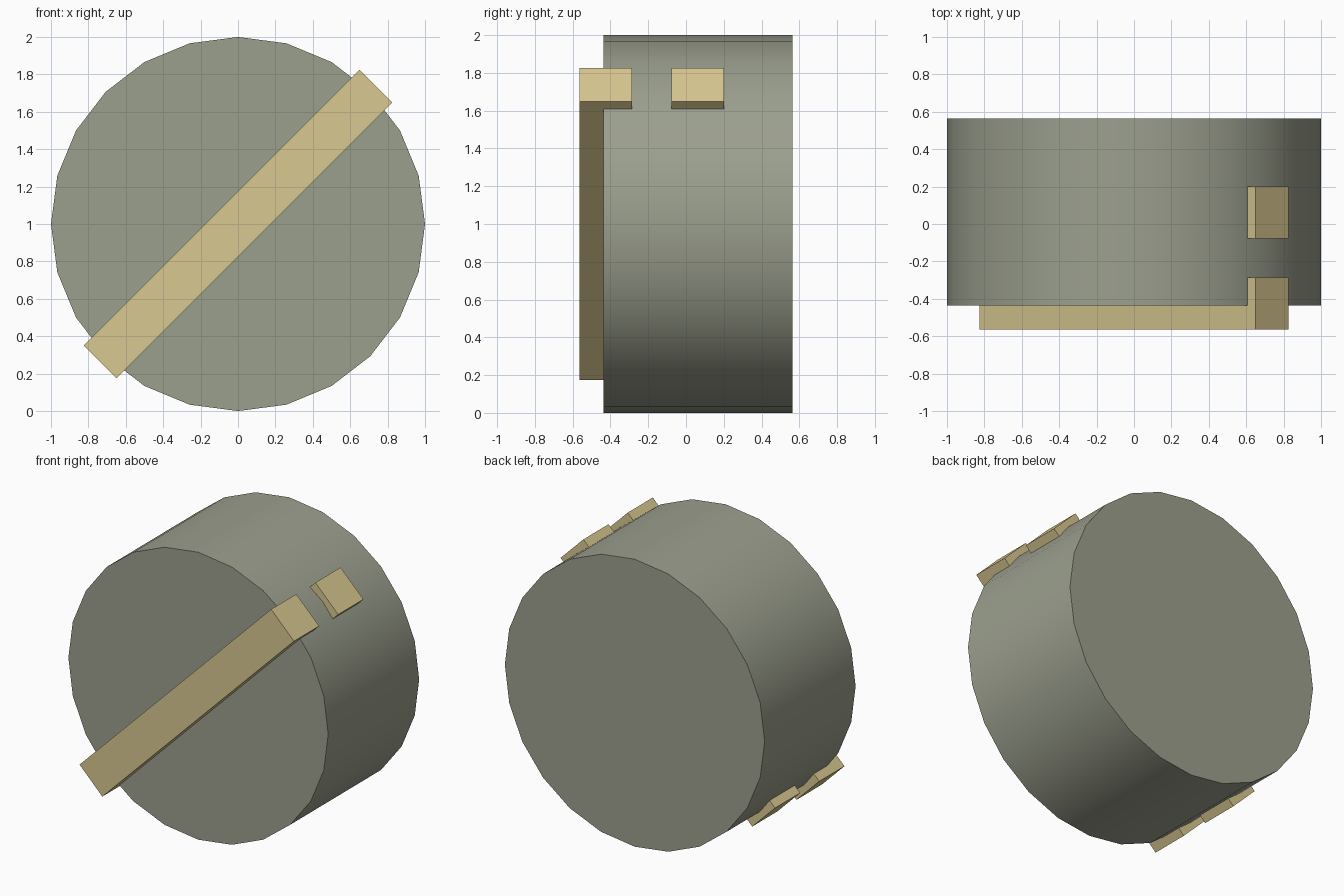
import bpy
from math import radians, pi

if "Cube" in bpy.data.objects:
    bpy.data.objects.remove(bpy.data.objects["Cube"])


def paint(obj, name, color):
    mat = bpy.data.materials.new(name)
    mat.diffuse_color = color
    mat.use_nodes = True
    mat.node_tree.nodes["Principled BSDF"].inputs["Base Color"].default_value = mat.diffuse_color
    obj.data.materials.append(mat)


# Drum lying along y, 24 sides with a corner at the top
bpy.ops.mesh.primitive_cylinder_add(vertices=24, radius=1, depth=1.0,
                                    location=(0, 0.0635, 1), rotation=(pi / 2, 0, 0))
drum = bpy.context.object
drum.name = "drum"
bpy.ops.object.shade_smooth_by_angle(angle=radians(40))
paint(drum, "drum_grey_green", (0.33, 0.35, 0.27, 1))

# Two diagonal bars through the drum: one proud of the front face, one further back
for name, y in (("front_bar", -0.425), ("rear_bar", 0.0615)):
    bpy.ops.mesh.primitive_cube_add(size=1, location=(0, y, 1),
                                    rotation=(0, -pi / 4, 0))
    bar = bpy.context.object
    bar.name = name
    bar.scale = (2.086, 0.277, 0.248)
    bpy.ops.object.transform_apply(location=False, rotation=True, scale=True)
    paint(bar, name + "_tan", (0.69, 0.58, 0.28, 1))
